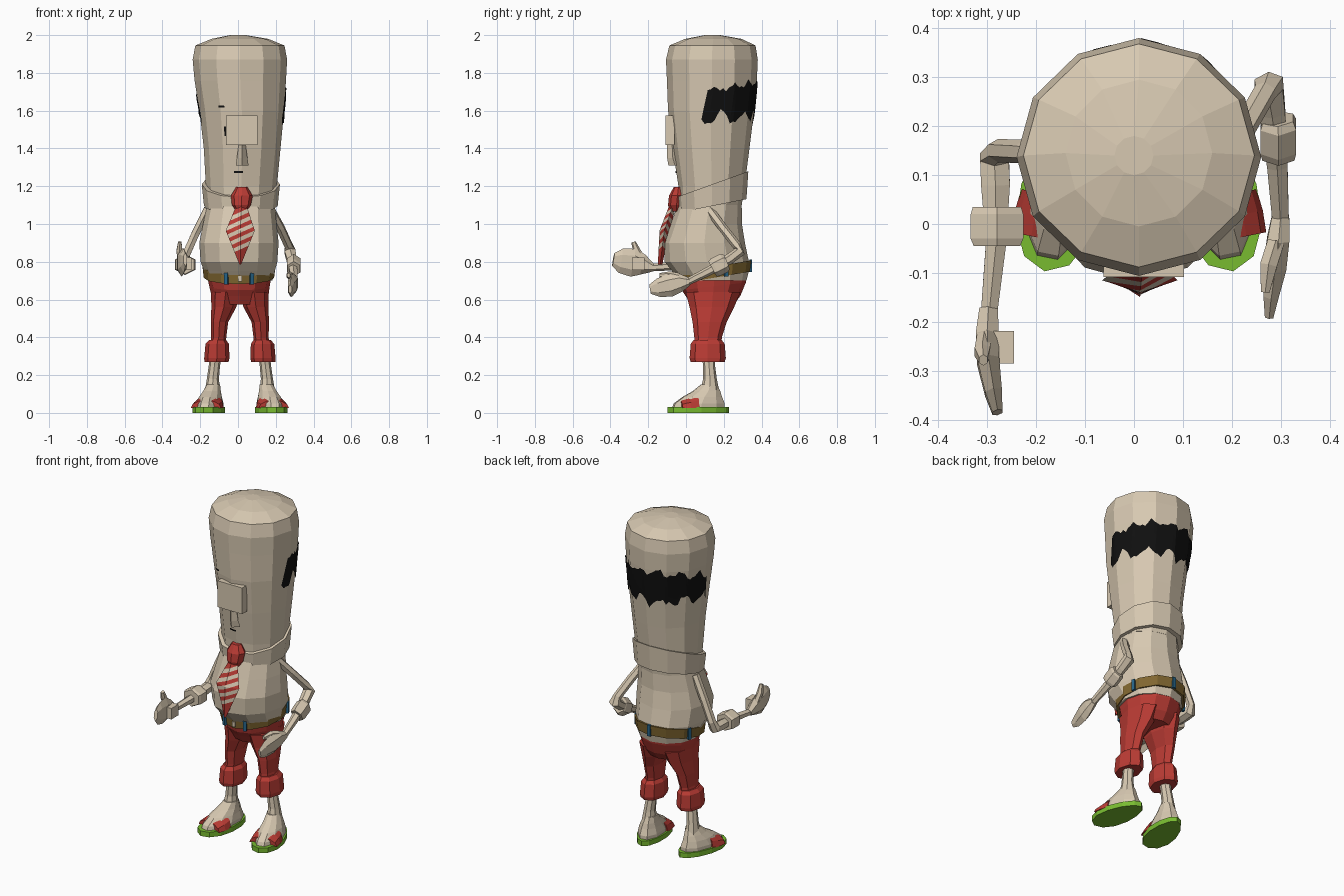
import bpy, bmesh, math, random
from mathutils import Vector, Matrix
from mathutils.bvhtree import BVHTree

random.seed(4)


def mat(name, rgb):
    m = bpy.data.materials.new(name)
    m.diffuse_color = (*rgb, 1)
    return m


CREAM = mat("cream", (0.68, 0.58, 0.44))
RED = mat("red", (0.50, 0.045, 0.035))
GREEN = mat("green", (0.19, 0.50, 0.03))
BROWN = mat("brown", (0.22, 0.135, 0.03))
BLUE = mat("blue", (0.02, 0.13, 0.25))
BLACK = mat("black", (0.005, 0.005, 0.005))


def finish(name, bm, *mats, fix=True):
    if fix:
        bmesh.ops.recalc_face_normals(bm, faces=bm.faces)
    me = bpy.data.meshes.new(name)
    bm.to_mesh(me)
    bm.free()
    for m in mats:
        me.materials.append(m)
    ob = bpy.data.objects.new(name, me)
    bpy.context.collection.objects.link(ob)
    return ob


def skin(rings):
    """Bridge equal point rings and cap both ends."""
    bm = bmesh.new()
    vs = [[bm.verts.new(p) for p in r] for r in rings]
    n = len(vs[0])
    for a, b in zip(vs, vs[1:]):
        for i in range(n):
            bm.faces.new((a[i], a[(i + 1) % n], b[(i + 1) % n], b[i]))
    bm.faces.new(vs[0][::-1])
    bm.faces.new(vs[-1])
    return bm


def ring(cx, cy, z, rx, ry, tilt=0, n=12):
    """Ellipse around z whose height leans with y."""
    return [Vector((cx + rx * math.cos(a), cy + ry * math.sin(a), z + tilt * ry * math.sin(a)))
            for a in (math.tau * i / n for i in range(n))]


def loft(name, m, rings, n=12):
    return finish(name, skin([ring(*r, n=n) for r in rings]), m)


def tube(name, m, pts, n=6):
    """Swept tube; each point is x, y, z, half width, half height."""
    c = [Vector(p[:3]) for p in pts]
    rings = []
    for i, p in enumerate(pts):
        d = (c[min(i + 1, len(c) - 1)] - c[max(i - 1, 0)]).normalized()
        u = Vector((1, 0, 0))
        u = (u - d * u.dot(d)).normalized()
        v = d.cross(u)
        rings.append([c[i] + u * p[3] * math.cos(a) + v * p[4] * math.sin(a)
                      for a in (math.tau * (k + 0.5) / n for k in range(n))])
    return finish(name, skin(rings), m)


def box(name, m, loc, size, turn=0.0):
    bm = bmesh.new()
    bmesh.ops.create_cube(bm, size=1, matrix=Matrix.Translation(loc) @ Matrix.Rotation(turn, 4, 'Z')
                          @ Matrix.Diagonal((*size, 1)))
    return finish(name, bm, m)


# Tall head and shirt body
head = loft("head", CREAM, [
    (0.018, 0.13, 1.10, 0.175, 0.165), (0.018, 0.135, 1.2, 0.188, 0.175),
    (0.022, 0.133, 1.4, 0.203, 0.203), (0.02, 0.133, 1.6, 0.224, 0.228),
    (0.012, 0.137, 1.76, 0.242, 0.238), (0.01, 0.137, 1.87, 0.25, 0.243),
    (0.01, 0.14, 1.945, 0.236, 0.228), (0.01, 0.145, 1.98, 0.15, 0.15),
    (0.0, 0.14, 2.0, 0.04, 0.04)])
loft("shirt", CREAM, [
    (0.01, 0.145, 0.70, 0.172, 0.175), (0.008, 0.13, 0.75, 0.187, 0.203),
    (0.005, 0.11, 0.80, 0.203, 0.223), (0.005, 0.097, 0.9, 0.21, 0.215),
    (0.01, 0.108, 1.0, 0.195, 0.188), (0.015, 0.125, 1.1, 0.178, 0.17),
    (0.018, 0.133, 1.16, 0.176, 0.17)])
loft("collar", CREAM, [(0.015, 0.138, 1.095, 0.195, 0.182, 0.2), (0.015, 0.138, 1.21, 0.207, 0.192, 0.36)])

# Painted details hugging the head
bvh = BVHTree.FromPolygons([v.co for v in head.data.vertices], [p.vertices for p in head.data.polygons])


def decal(name, n, mid, half, lo, hi, rows=5):
    """Thin sheet over the head; half, lo and hi give the outline."""
    bm = bmesh.new()
    grid = []
    for j in range(rows + 1):
        f = j / rows
        line = []
        for i in range(n + 1):
            a = math.radians(mid + half(f) * (2 * i / n - 1))
            z = lo(i) + (hi(i) - lo(i)) * f
            d = Vector((math.cos(a), math.sin(a), 0))
            hit = bvh.ray_cast(Vector((0.015, 0.14, z)), d)[0]
            line.append(bm.verts.new(hit + d * 0.006))
        grid.append(line)
    for a, b in zip(grid, grid[1:]):
        for i in range(n):
            bm.faces.new((a[i], a[i + 1], b[i + 1], b[i]))
    return finish(name, bm, BLACK, fix=False)


N = 48
low = [1.565 + random.uniform(-0.022, 0.022) - 0.025 * math.sin(i * 0.8) for i in range(N + 1)]
top = [1.705 + 0.045 * math.sin(math.pi * i / N) + random.uniform(-0.015, 0.015)
       + 0.015 * math.sin(i * 0.9) for i in range(N + 1)]
decal("hair_band", N, 90, lambda f: 105 - 9 * f, lambda i: low[i], lambda i: top[i])
for nm, ang, w, z, h in (("left_eye", 249, 2.5, 1.49, 0.05), ("right_eye", 290, 2.5, 1.48, 0.035),
                         ("eyebrow", 244, 4, 1.622, 0.01), ("mouth", 266, 7, 1.275, 0.01)):
    decal(nm, 3, ang, lambda f: w, lambda i: z - h / 2, lambda i: z + h / 2, 1)

# Face block and nose
box("eye_block", CREAM, (0.02, -0.085, 1.496), (0.165, 0.046, 0.158))
loft("nose", CREAM, [(0.022, -0.058, 1.31, 0.034, 0.035), (0.022, -0.07, 1.35, 0.028, 0.03),
                     (0.022, -0.075, 1.45, 0.014, 0.025)], 4)

# Tie with diagonal stripes
loft("tie_knot", RED, [(0.018, -0.05, 1.065, 0.025, 0.035), (0.018, -0.05, 1.10, 0.05, 0.045),
                       (0.02, -0.045, 1.15, 0.058, 0.045), (0.02, -0.04, 1.195, 0.03, 0.025)], 8)
bm = skin([ring(*r, n=4) for r in ((0.018, -0.072, 1.09, 0.03, 0.02), (0.012, -0.115, 0.965, 0.077, 0.025),
                                   (0.012, -0.137, 0.785, 0.004, 0.012))])
slope = Vector((-0.45, 0, 1))
for k in range(10):
    bmesh.ops.bisect_plane(bm, geom=bm.verts[:] + bm.edges[:] + bm.faces[:],
                           plane_co=(0, 0, 0.86 + 0.022 * k), plane_no=slope)
for f in bm.faces:
    k = math.floor((slope.dot(f.calc_center_median()) - 0.86) / 0.022)
    f.material_index = 1 if 0 <= k < 9 and k % 2 == 0 else 0
finish("tie", bm, RED, CREAM)

# Belt, its loops and buckle
loft("belt", BROWN, [(0.005, 0.146, 0.715, 0.186, 0.195, 0.17), (0.005, 0.146, 0.772, 0.193, 0.202, 0.18)])
for k, deg in enumerate((20, 90, 160, 249, 291)):
    a = math.radians(deg)
    box(f"belt_loop_{k}", BLUE, (0.005 + 0.188 * math.cos(a), 0.146 + 0.197 * math.sin(a),
                                 0.744 + 0.034 * math.sin(a)), (0.014, 0.02, 0.066), a)
box("buckle", CREAM, (0.01, -0.055, 0.71), (0.02, 0.008, 0.03))

# Trousers seat
loft("trouser_seat", RED, [
    (0.01, 0.14, 0.575, 0.125, 0.115), (0.01, 0.143, 0.62, 0.15, 0.145),
    (0.008, 0.147, 0.67, 0.16, 0.17, 0.12), (0.006, 0.148, 0.735, 0.172, 0.185, 0.17)])

# Legs, feet and sandals on both sides
for s, side in ((-1, "right"), (1, "left")):
    X = lambda d: 0.01 + s * d
    loft(side + "_trouser_leg", RED, [
        (X(0.118), 0.115, 0.34, 0.042, 0.07), (X(0.112), 0.117, 0.40, 0.04, 0.073),
        (X(0.108), 0.125, 0.48, 0.046, 0.09), (X(0.085), 0.137, 0.56, 0.066, 0.118),
        (X(0.075), 0.143, 0.64, 0.078, 0.145)], 8)
    loft(side + "_trouser_cuff", RED, [(X(0.124), 0.115, 0.27, 0.064, 0.09), (X(0.122), 0.115, 0.29, 0.067, 0.096),
                                       (X(0.120), 0.115, 0.365, 0.062, 0.09), (X(0.118), 0.115, 0.385, 0.046, 0.075)], 8)
    loft(side + "_shin", CREAM, [(X(0.145), 0.125, 0.12, 0.04, 0.05), (X(0.143), 0.127, 0.18, 0.032, 0.036),
                                 (X(0.135), 0.122, 0.25, 0.03, 0.032), (X(0.125), 0.118, 0.33, 0.032, 0.036)], 8)
    spin = Matrix.Translation((X(0.16), 0.065, 0)) @ Matrix.Rotation(s * 0.2, 4, 'Z')
    foot = loft(side + "_foot", CREAM, [
        (0, 0, 0.025, 0.07, 0.145), (0, 0.005, 0.05, 0.07, 0.14), (0, 0.022, 0.085, 0.06, 0.108),
        (-s * 0.003, 0.045, 0.115, 0.048, 0.075), (-s * 0.008, 0.06, 0.15, 0.036, 0.045)], 10)
    # Sole is broader at the toes
    outline = [((0.082 - 0.014 * math.sin(a)) * math.cos(a), 0.165 * math.sin(a))
               for a in (math.tau * i / 12 for i in range(12))]
    sole = finish(side + "_sole", skin([[Vector((x, y, z)) for x, y in outline] for z in (0.0, 0.03)]), GREEN)
    # Arched strap across the instep
    arch = [math.pi * i / 6 for i in range(7)]
    strap = finish(side + "_strap", skin([[Vector((w * math.cos(a), y, 0.025 + h * math.sin(a))) for a in arch]
                                          for y, w, h in ((-0.1, 0.082, 0.042), (-0.055, 0.084, 0.062),
                                                          (-0.01, 0.08, 0.082))]), RED)
    for ob in (foot, sole, strap):
        ob.data.transform(spin)

# Arm reaching forward
R = 0.024
tube("right_arm", CREAM, [(-0.16, 0.14, 1.08, R, R), (-0.225, 0.148, 0.95, R, R), (-0.278, 0.15, 0.83, R, R),
                          (-0.285, 0.135, 0.79, 0.034, 0.03), (-0.283, 0.08, 0.785, 0.034, 0.03),
                          (-0.282, -0.04, 0.78, R, R), (-0.297, -0.19, 0.768, 0.019, 0.019)])
tube("right_cuff", CREAM, [(-0.28, 0.035, 0.785, 0.057, 0.05), (-0.28, 0.02, 0.785, 0.062, 0.055),
                           (-0.28, -0.03, 0.785, 0.062, 0.055), (-0.28, -0.045, 0.785, 0.055, 0.05)])
tube("right_hand", CREAM, [(-0.297, -0.175, 0.768, 0.022, 0.022), (-0.3, -0.23, 0.785, 0.027, 0.055),
                           (-0.298, -0.28, 0.795, 0.026, 0.075), (-0.287, -0.345, 0.805, 0.02, 0.065),
                           (-0.279, -0.385, 0.812, 0.012, 0.035)])
tube("right_thumb", CREAM, [(-0.305, -0.235, 0.81, 0.018, 0.025), (-0.31, -0.262, 0.86, 0.018, 0.02),
                            (-0.308, -0.278, 0.905, 0.01, 0.012)])
box("right_palm_block", CREAM, (-0.268, -0.252, 0.79), (0.046, 0.066, 0.066))

# Arm hanging at the side, elbow back
tube("left_arm", CREAM, [(0.17, 0.12, 1.08, R, R), (0.225, 0.195, 0.98, R, R), (0.268, 0.27, 0.885, R, R),
                         (0.275, 0.285, 0.855, 0.034, 0.03), (0.283, 0.23, 0.815, 0.03, 0.028),
                         (0.293, 0.12, 0.75, R, R), (0.3, 0.0, 0.69, 0.019, 0.019)])
tube("left_cuff", CREAM, [(0.294, 0.215, 0.80, 0.036, 0.042), (0.295, 0.203, 0.795, 0.042, 0.052),
                          (0.295, 0.155, 0.77, 0.042, 0.052), (0.295, 0.14, 0.762, 0.038, 0.045)])
tube("left_hand", CREAM, [(0.3, 0.02, 0.695, 0.02, 0.02), (0.295, -0.03, 0.69, 0.026, 0.05),
                          (0.288, -0.085, 0.675, 0.027, 0.06), (0.28, -0.145, 0.662, 0.018, 0.05),
                          (0.276, -0.19, 0.655, 0.01, 0.025)])
tube("left_thumb", CREAM, [(0.29, -0.04, 0.715, 0.02, 0.025), (0.275, -0.085, 0.728, 0.02, 0.022),
                           (0.268, -0.14, 0.728, 0.01, 0.012)])
